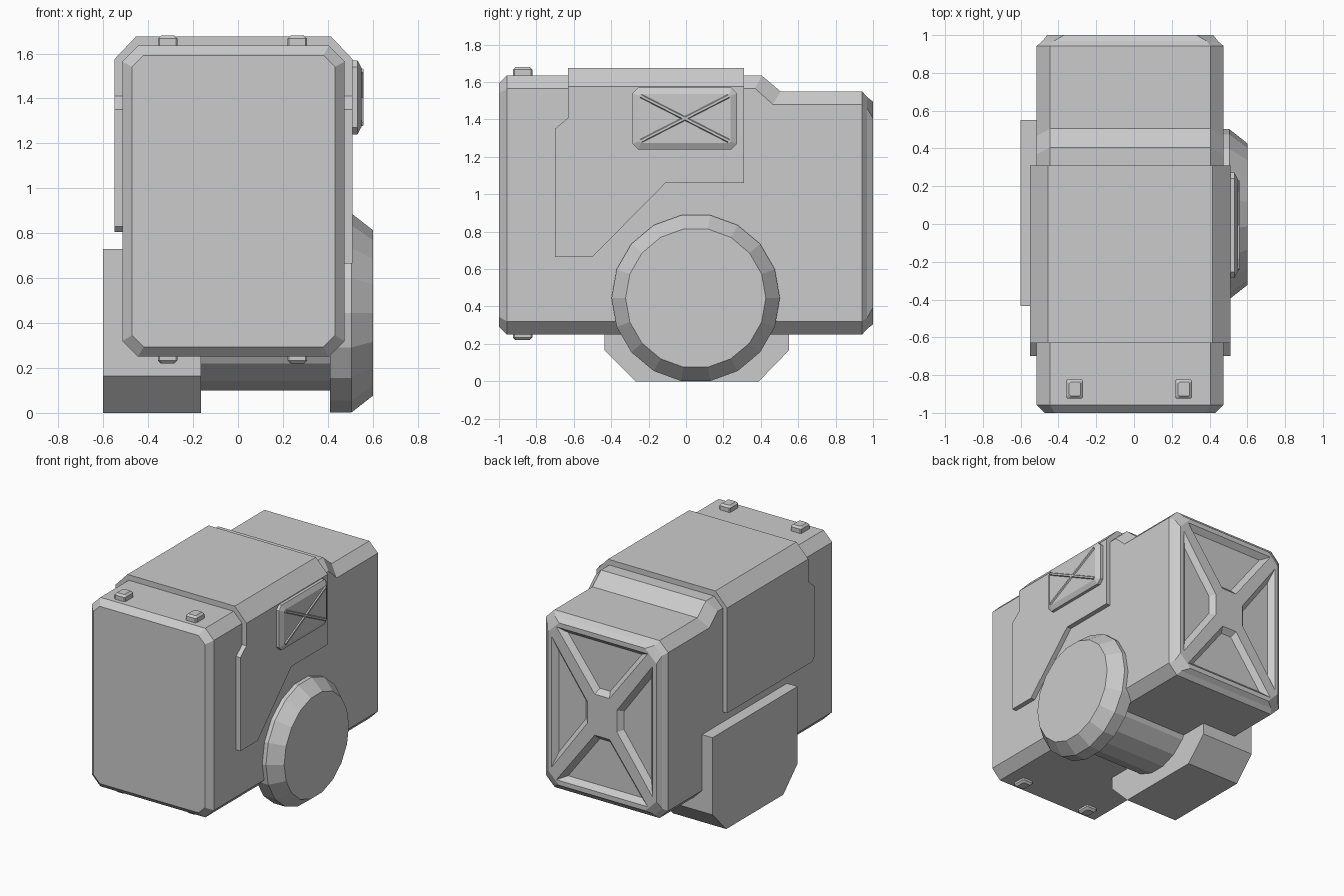
import bpy, bmesh, math
from mathutils import Vector

old = bpy.data.objects.get("Cube")
if old:
    bpy.data.objects.remove(old, do_unlink=True)

grey = bpy.data.materials.new("plain grey")
grey.use_nodes = True
grey.diffuse_color = (0.6, 0.6, 0.6, 1)
grey.node_tree.nodes["Principled BSDF"].inputs["Base Color"].default_value = (0.6, 0.6, 0.6, 1)

CX = -0.02  # body centre line


def finish(name, bm):
    bmesh.ops.recalc_face_normals(bm, faces=bm.faces)
    me = bpy.data.meshes.new(name)
    bm.to_mesh(me)
    bm.free()
    me.materials.append(grey)
    ob = bpy.data.objects.new(name, me)
    bpy.context.collection.objects.link(ob)
    return ob


def add_loft(bm, rings):
    """Skin a closed solid through rings with equal point counts."""
    loops = [[bm.verts.new(p) for p in r] for r in rings]
    n = len(loops[0])
    for a, b in zip(loops, loops[1:]):
        for i in range(n):
            j = (i + 1) % n
            bm.faces.new((a[i], a[j], b[j], b[i]))
    bm.faces.new(loops[0][::-1])
    bm.faces.new(loops[-1])


def loft(name, rings):
    bm = bmesh.new()
    add_loft(bm, rings)
    return finish(name, bm)


def prism_x(name, profile, x0, x1):
    """Extrude a (y, z) profile along x."""
    return loft(name, [[(x, y, z) for y, z in profile] for x in (x0, x1)])


def octagon(a0, a1, b0, b1, c):
    """Rectangle with corners cut by c."""
    return [(a0 + c, b0), (a1 - c, b0), (a1, b0 + c), (a1, b1 - c),
            (a1 - c, b1), (a0 + c, b1), (a0, b1 - c), (a0, b0 + c)]


# Main body: chamfered box with a step down in the roof
def body_ring(y, inset, top, cut, lean=0.0):
    pts = octagon(CX - 0.495 + inset, CX + 0.495 - inset, 0.25 + inset, top - inset, cut)
    return [(x, y if i in (4, 5) else y - lean, z) for i, (x, z) in enumerate(pts)]


body = loft("body", [
    body_ring(-1.0, 0.043, 1.635, 0.052),
    body_ring(-0.957, 0, 1.635, 0.07),
    body_ring(0.405, 0, 1.635, 0.07, 0.035),
    body_ring(0.505, 0, 1.55, 0.07, 0.04),
    body_ring(0.942, 0, 1.55, 0.07),
    body_ring(0.968, 0.03, 1.55, 0.06),
    body_ring(1.0, 0.055, 1.55, 0.09),
])

# Four recessed panels in the back leave a cross-shaped brace
top_panel = ([(-0.37, 0.56), (0.37, 0.56), (0.06, 0.15), (-0.06, 0.15)],
             [(-0.30, 0.525), (0.30, 0.525), (0.042, 0.185), (-0.042, 0.185)])
side_panel = ([(0.41, 0.48), (0.41, -0.48), (0.12, -0.08), (0.12, 0.08)],
              [(0.375, 0.372), (0.375, -0.372), (0.155, -0.068), (0.155, 0.068)])
bm = bmesh.new()
for outer, inner in (top_panel, side_panel):
    for s in (1, -1):
        add_loft(bm, [[(CX + s * x, y, 0.9 + s * z) for x, z in ring]
                      for y, ring in ((1.02, outer), (1.0, outer), (0.965, inner))])
cutter = finish("panel_cutter", bm)
cutter.hide_render = True
mod = body.modifiers.new("panels", 'BOOLEAN')
mod.operation = 'DIFFERENCE'
mod.solver = 'EXACT'
mod.object = cutter
bpy.context.view_layer.objects.active = body
bpy.ops.object.modifier_apply(modifier=mod.name)
bpy.data.objects.remove(cutter, do_unlink=True)

# Saddle armour: roof cap and two differing side plates
cap = [(-0.55, 1.575), (-0.455, 1.675), (0.415, 1.675), (0.51, 1.575)]
loft("saddle_roof", [[(x, y, z) for x, z in cap] for y in (-0.63, 0.31)])
front_notch = [(0.31, 1.575), (-0.63, 1.575), (-0.63, 1.41), (-0.70, 1.35)]
prism_x("saddle_left_plate", front_notch + [(-0.70, 0.665), (-0.50, 0.665),
                                            (-0.11, 1.06), (0.31, 1.06)], 0.42, 0.51)
prism_x("saddle_right_plate", front_notch + [(-0.70, 0.83), (-0.675, 0.805),
                                             (0.31, 0.805)], -0.55, -0.46)

# Vent box with a raised cross
loft("vent_box", [[(x, y, z) for y, z in octagon(-0.285 + i, 0.272 - i, 1.24 + i, 1.57 - i, c)]
                  for x, i, c in ((0.50, 0, 0.03), (0.532, 0, 0.03), (0.55, 0.034, 0.008))])
for s, name in ((1, "vent_bar_rising"), (-1, "vent_bar_falling")):
    mid, d = Vector((-0.006, 1.405)), Vector((0.235, s * 0.12))
    n = Vector((-d.y, d.x)).normalized()
    rings = []
    for x, w in ((0.545, 0.013), (0.558, 0.006)):
        rings.append([(x, *(mid + a * d + b * w * n))
                      for a, b in ((-1, -1), (1, -1), (1, 1), (-1, 1))])
    loft(name, rings)


# Round hub and axle on the left side
def hub_ring(x, r):
    return [(x, 0.052 + r * math.cos(math.tau * i / 18), 0.445 + r * math.sin(math.tau * i / 18))
            for i in range(18)]


loft("hub_disc", [hub_ring(0.41, 0.45), hub_ring(0.505, 0.45), hub_ring(0.6, 0.375)])
loft("axle", [hub_ring(-0.2, 0.35), hub_ring(0.45, 0.35)])

# Support block on the right side
prism_x("support_block", [(-0.435, 0.73), (-0.435, 0.165), (-0.27, 0), (0.39, 0),
                          (0.55, 0.165), (0.55, 0.73)], -0.6, -0.165)

# Small studs above and below the nose
for x, side in ((-0.313, "right"), (0.264, "left")):
    for z, s, level in ((1.635, 1, "top"), (0.25, -1, "bottom")):
        h = 0.045 if s > 0 else 0.03
        loft(f"{level}_stud_{side}", [
            [(px, py, z + s * dz) for px, py in
             octagon(x - 0.044 + i, x + 0.044 - i, -0.925 + i, -0.822 - i, 0.008)]
            for dz, i in ((-0.02, 0), (h - 0.014, 0), (h, 0.014))])
